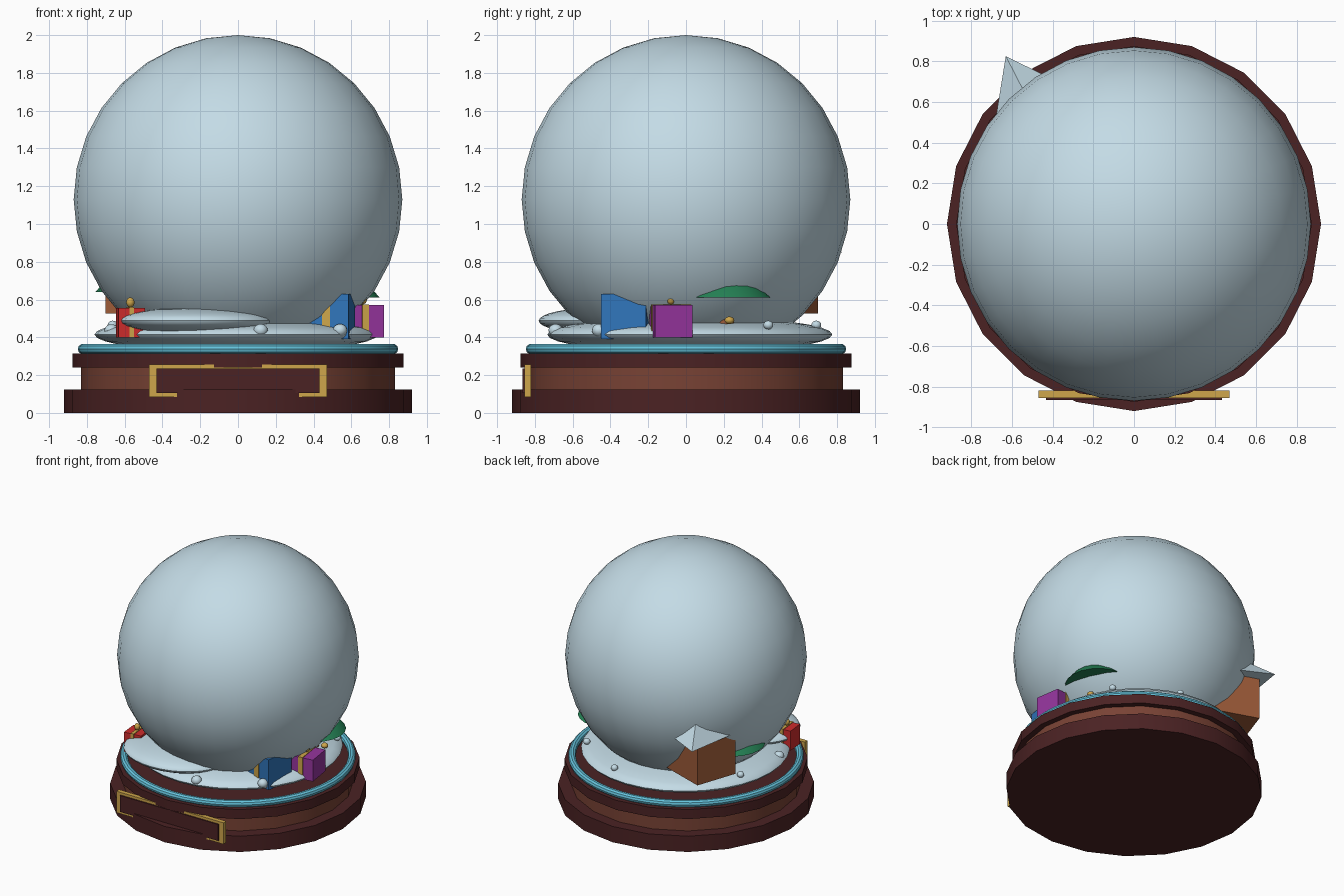
import bpy, math
from mathutils import Matrix, Vector

if "Cube" in bpy.data.objects:
    bpy.data.objects.remove(bpy.data.objects["Cube"])


def mat(name, r, g, b):
    m = bpy.data.materials.new(name)
    m.diffuse_color = (r, g, b, 1)
    m.use_nodes = True
    m.node_tree.nodes["Principled BSDF"].inputs["Base Color"].default_value = m.diffuse_color
    return m


SNOW = mat("icy white", .55, .71, .79)
DARK = mat("dark wood", .07, .016, .017)
WOOD = mat("warm wood", .19, .055, .035)
BRICK = mat("house brown", .34, .105, .04)
CYAN = mat("cyan", .13, .55, .72)
GOLD = mat("gold", .62, .38, .07)
RED = mat("red", .62, .025, .025)
BLUE = mat("blue", .03, .18, .50)
PURPLE = mat("purple", .30, .035, .34)
GREEN = mat("green", .018, .22, .09)


def finish(name, m, smooth=False):
    ob = bpy.context.object
    ob.name = name
    ob.data.materials.append(m)
    if smooth:
        bpy.ops.object.shade_smooth_by_angle(angle=math.radians(35))
    return ob


def cylinder(name, r, z0, z1, m, x=0, y=0, n=20, r2=None):
    bpy.ops.mesh.primitive_cone_add(vertices=n, radius1=r, radius2=r if r2 is None else r2,
                                    depth=z1 - z0, location=(x, y, (z0 + z1) / 2))
    return finish(name, m, True)


def ball(name, loc, size, m, seg=32, rings=16):
    bpy.ops.mesh.primitive_uv_sphere_add(segments=seg, ring_count=rings, radius=1, location=loc)
    bpy.context.object.scale = size
    bpy.ops.object.transform_apply(location=False, rotation=False)
    return finish(name, m, True)


def box(name, lo, hi, m, origin=(0, 0), angle=0):
    # Box from two corners, turned about the vertical through origin
    lo, hi = Vector(lo), Vector(hi)
    bpy.ops.mesh.primitive_cube_add(size=1)
    ob = finish(name, m)
    ob.data.transform(Matrix.Translation((lo + hi) / 2) @ Matrix.Diagonal((*(hi - lo), 1)))
    ob.location = (*origin, 0)
    ob.rotation_euler.z = angle
    return ob


# Stepped base and ring
cylinder("base_bottom", .92, 0, .125, DARK)
cylinder("base_middle", .83, .125, .24, WOOD)
cylinder("base_top", .875, .24, .315, DARK)
bpy.ops.mesh.primitive_torus_add(major_radius=.82, minor_radius=.028, major_segments=48,
                                 minor_segments=10, location=(0, 0, .338))
finish("base_ring", CYAN, True)

# Name plate
box("plaque_frame", (-.47, -.855, .085), (.47, -.82, .255), GOLD)
box("plaque", (-.432, -.865, .105), (.432, -.85, .235), DARK)

# Globe
ball("glass_globe", (0, 0, 1.13), (.87, .87, .87), SNOW)

# Snow
ball("snow_ground", (-.01, .02, .415), (.75, .755, .095), SNOW)
ball("snow_mound", (-.22, -.45, .488), (.41, .33, .07), SNOW)
for i, (x, y, z, r) in enumerate([(-.67, -.21, .435, .038), (.12, -.69, .437, .038),
                                  (.54, -.46, .437, .038), (.145, .69, .465, .026),
                                  (.566, .436, .465, .026), (-.664, .263, .465, .026)]):
    ball(f"snowball_{i + 1}", (x, y, z), (r, r, r * .9), SNOW, 16, 8)
ball("gold_bauble", (.6, .23, .49), (.026, .026, .02), GOLD, 16, 8)


# Gifts with ribbon and bow
def gift(name, x, y, s, z0, z1, angle, m):
    h, w = s / 2, s * .09
    box(name, (-h, -h, z0), (h, h, z1), m, (x, y), angle)
    box(name + "_ribbon", (-w, -h - .005, z0), (w, h + .005, z1 + .005), GOLD, (x, y), angle)
    ball(name + "_bow", (x, y, z1 + .03), (.022, .022, .026), GOLD, 12, 8)


gift("red_gift", -.57, -.45, .14, .40, .555, .1, RED)
gift("purple_gift", .66, -.08, .2, .40, .57, .15, PURPLE)
gift("blue_gift", .484, -.313, .24, .39, .63, -.15, BLUE)

# House with a four-sided roof
HOUSE = (-.457, .474)
ANGLE = math.radians(-19)
box("house_walls", (-.2, -.17, .525), (.2, .17, .85), BRICK, HOUSE, ANGLE)
bpy.ops.mesh.primitive_cone_add(vertices=4, radius1=1, radius2=0, depth=.26,
                                location=(-.457, .488, .98))
roof = finish("house_roof", SNOW)
roof.data.transform(Matrix.Diagonal((.28, .38, 1, 1)))
roof.rotation_euler.z = math.radians(27.2)

# Pine trees
for side, x, y, z, r in (("right", .51, .21, .61, .24), ("left", -.505, .16, .64, .25)):
    cylinder(f"{side}_tree_trunk", .045, .42, z + .02, BRICK, x, y, 12)
    for k in range(3):
        s = 1 - .22 * k
        cylinder(f"{side}_tree_tier_{k + 1}", r * s, z + .17 * k, z + .17 * k + .28 * s,
                 GREEN, x, y, 20, 0)
